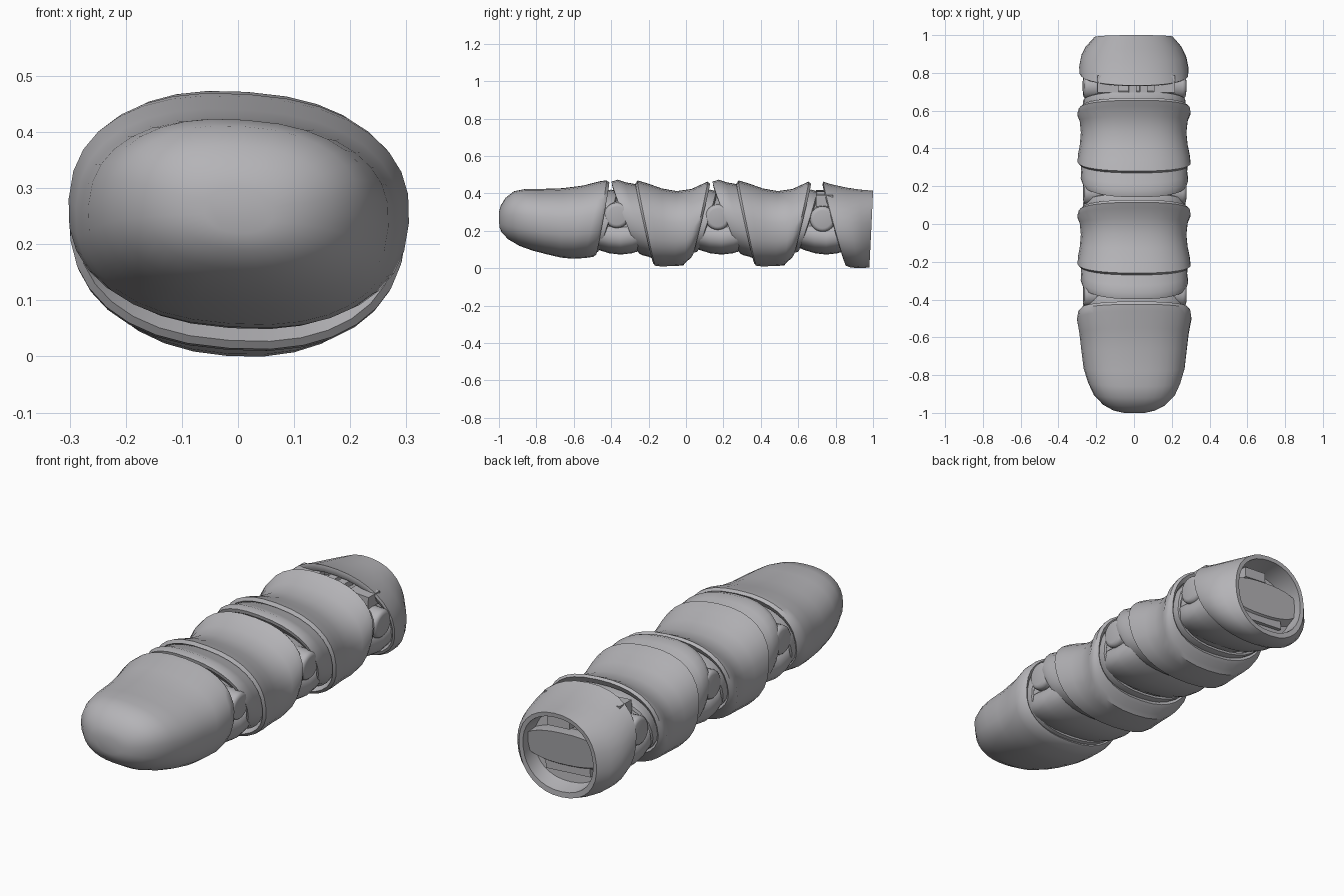
import bpy, bmesh, math
from mathutils import Matrix

grey = bpy.data.materials.new("armour_grey")
grey.diffuse_color = (0.46, 0.455, 0.475, 1)
PARTS = []
ROLL = 0.07      # slight twist of the whole finger about its length
AXIS_Z = 0.24


def finish(name, bm):
    bmesh.ops.recalc_face_normals(bm, faces=bm.faces)
    me = bpy.data.meshes.new(name)
    bm.to_mesh(me)
    bm.free()
    ob = bpy.data.objects.new(name, me)
    bpy.context.collection.objects.link(ob)
    me.materials.append(grey)
    PARTS.append(ob)
    return ob


def roll_bm(bm):
    bmesh.ops.rotate(bm, verts=bm.verts, cent=(0, 0, AXIS_Z), matrix=Matrix.Rotation(ROLL, 3, 'Y'))


def loft(name, sections, dy=0.0, power=2.35, n=32):
    """Section = (top y, top z, bottom y, bottom z, half width), a slanted ring."""
    bm = bmesh.new()
    rings = []
    for ty, tz, by, bz, w in sections:
        ring = []
        for i in range(n):
            a = 2 * math.pi * i / n
            u = math.copysign(abs(math.cos(a)) ** (2 / power), math.cos(a))
            v = math.copysign(abs(math.sin(a)) ** (2 / power), math.sin(a))
            ring.append(bm.verts.new((u * w, (ty + by) / 2 + v * (ty - by) / 2 + dy,
                                      (tz + bz) / 2 + v * (tz - bz) / 2)))
        rings.append(ring)
    for r0, r1 in zip(rings, rings[1:]):
        for i in range(n):
            j = (i + 1) % n
            bm.faces.new((r0[i], r0[j], r1[j], r1[i]))
    bm.faces.new(rings[0][::-1])
    bm.faces.new(rings[-1])
    roll_bm(bm)
    return finish(name, bm)


def cylinder_x(name, y, z, r, half):
    bm = bmesh.new()
    bmesh.ops.create_cone(bm, cap_ends=True, segments=24, radius1=r, radius2=r, depth=2 * half,
                          matrix=Matrix.Translation((0, y, z)) @ Matrix.Rotation(math.pi / 2, 4, 'Y'))
    bmesh.ops.bevel(bm, geom=[e for e in bm.edges if e.calc_face_angle(0) > 1],
                    offset=0.02, segments=3, affect='EDGES', profile=0.5)
    roll_bm(bm)
    return finish(name, bm)


def box(name, centre, size):
    bm = bmesh.new()
    bmesh.ops.create_cube(bm, size=1, matrix=Matrix.Translation(centre) @ Matrix.Diagonal((*size, 1)))
    roll_bm(bm)
    return finish(name, bm)


# fingertip: rounded nose swelling into a slanted rear lip
loft("fingertip", [
    (-1.0, 0.30, -0.998, 0.22, 0.06),
    (-0.99, 0.335, -0.985, 0.19, 0.11),
    (-0.965, 0.375, -0.95, 0.155, 0.165),
    (-0.92, 0.41, -0.89, 0.12, 0.215),
    (-0.86, 0.422, -0.82, 0.095, 0.245),
    (-0.78, 0.422, -0.75, 0.077, 0.268),
    (-0.66, 0.426, -0.67, 0.058, 0.28),
    (-0.55, 0.44, -0.61, 0.052, 0.29),
    (-0.46, 0.463, -0.545, 0.055, 0.304),
    (-0.425, 0.468, -0.495, 0.062, 0.297),
    (-0.41, 0.458, -0.48, 0.075, 0.283),
    (-0.425, 0.43, -0.49, 0.09, 0.268),
    (-0.5, 0.41, -0.56, 0.10, 0.25)])

# two identical middle shells, flared at both slanted ends
SHELL = [
    (-0.22, 0.42, -0.12, 0.06, 0.25),
    (-0.27, 0.452, -0.175, 0.028, 0.288),
    (-0.26, 0.468, -0.165, 0.014, 0.300),
    (-0.20, 0.45, -0.14, 0.011, 0.296),
    (-0.13, 0.425, -0.11, 0.011, 0.286),
    (-0.05, 0.411, -0.06, 0.012, 0.280),
    (0.03, 0.422, -0.015, 0.016, 0.287),
    (0.085, 0.447, 0.0, 0.035, 0.301),
    (0.115, 0.461, 0.025, 0.055, 0.295),
    (0.128, 0.452, 0.035, 0.07, 0.281),
    (0.115, 0.425, 0.025, 0.09, 0.268),
    (0.02, 0.405, -0.05, 0.10, 0.25)]
# raised collar in front of each shell
COLLAR = [
    (-0.35, 0.42, -0.21, 0.11, 0.24),
    (-0.395, 0.445, -0.25, 0.092, 0.265),
    (-0.398, 0.462, -0.25, 0.08, 0.276),
    (-0.365, 0.472, -0.23, 0.07, 0.285),
    (-0.325, 0.458, -0.20, 0.062, 0.281),
    (-0.28, 0.45, -0.17, 0.05, 0.283),
    (-0.22, 0.43, -0.12, 0.06, 0.27)]
for k, dy in enumerate((0.0, 0.54)):
    loft(f"middle_shell_{k + 1}", SHELL, dy)
    loft(f"collar_{k + 1}", COLLAR, dy)

# inner lip reaching out behind the fingertip and each middle shell
LIP = [
    (0.02, 0.405, -0.05, 0.095, 0.25),
    (0.13, 0.418, 0.045, 0.085, 0.273),
    (0.16, 0.41, 0.06, 0.09, 0.272),
    (0.165, 0.395, 0.062, 0.10, 0.262),
    (0.12, 0.385, 0.03, 0.11, 0.25)]
for k, dy in enumerate((-0.53, 0.0, 0.54)):
    loft(f"inner_lip_{k + 1}", LIP, dy)

# joints: lower barrel, narrow core and hinge pin
BARREL = [
    (-0.56, 0.30, -0.54, 0.14, 0.22),
    (-0.49, 0.30, -0.47, 0.10, 0.25),
    (-0.42, 0.29, -0.41, 0.082, 0.262),
    (-0.35, 0.28, -0.35, 0.075, 0.265),
    (-0.28, 0.29, -0.29, 0.082, 0.262),
    (-0.22, 0.30, -0.23, 0.10, 0.25),
    (-0.15, 0.30, -0.17, 0.14, 0.22)]
CORE = [(-0.55, 0.37, -0.55, 0.12, 0.22), (-0.46, 0.39, -0.46, 0.10, 0.235),
        (-0.33, 0.39, -0.30, 0.10, 0.235), (-0.26, 0.37, -0.26, 0.12, 0.22)]
for k, (dy, pz) in enumerate(((0.0, 0.30), (0.54, 0.29), (1.10, 0.28))):
    loft(f"joint_barrel_{k + 1}", BARREL, dy)
    loft(f"joint_core_{k + 1}", CORE, dy)
    cylinder_x(f"hinge_pin_{k + 1}", -0.37 + dy, pz, 0.068, 0.272)

# knuckle blocks seen in the gap before the base
for x in (-0.15, 0.15):
    box("knuckle_lug", (x, 0.74, 0.375), (0.11, 0.09, 0.06))
for x in (-0.02, 0.04):
    box("knuckle_tab", (x, 0.74, 0.39), (0.04, 0.09, 0.05))

# base cuff: slanted front, hollow open rear end
loft("base_cuff", [
    (0.80, 0.41, 0.90, 0.07, 0.24),
    (0.74, 0.425, 0.865, 0.045, 0.262),
    (0.73, 0.447, 0.85, 0.028, 0.28),
    (0.733, 0.462, 0.855, 0.014, 0.288),
    (0.78, 0.447, 0.88, 0.004, 0.29),
    (0.86, 0.43, 0.92, 0.0, 0.278),
    (0.93, 0.42, 0.95, 0.0, 0.253),
    (1.0, 0.415, 0.98, 0.004, 0.208),
    (0.998, 0.395, 0.978, 0.03, 0.188),
    (0.94, 0.39, 0.935, 0.04, 0.195),
    (0.88, 0.38, 0.905, 0.05, 0.195)], power=2.2)
# stepped inner plates of the open end
box("socket_plate", (0.0, 0.90, 0.19), (0.24, 0.04, 0.18))
box("socket_tab", (0.03, 0.90, 0.34), (0.12, 0.06, 0.05))

# smooth shading with crisp lips
for ob in PARTS:
    bpy.ops.object.select_all(action='DESELECT')
    ob.select_set(True)
    bpy.context.view_layer.objects.active = ob
    bpy.ops.object.shade_smooth_by_angle(angle=math.radians(40))
